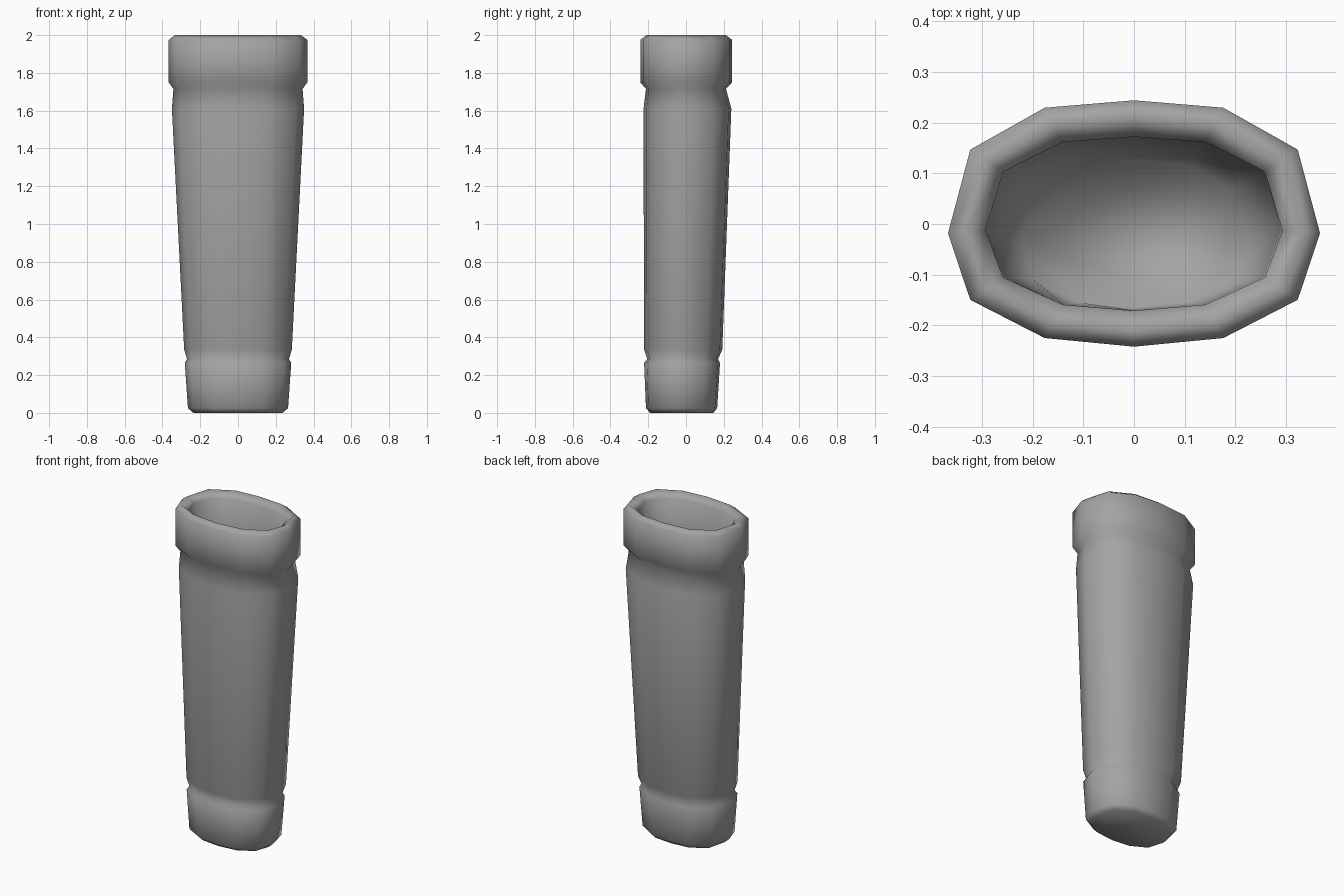
import bpy
import bmesh

default_cube = bpy.data.objects.get("Cube")
if default_cube:
    bpy.data.objects.remove(default_cube, do_unlink=True)

# One plain grey for the whole sleeve
grey = bpy.data.materials.new("plain_grey")
grey.use_nodes = True
colour = (0.37, 0.37, 0.37, 1)
grey.diffuse_color = colour
shader = next(n for n in grey.node_tree.nodes if n.type == 'BSDF_PRINCIPLED')
shader.inputs["Base Color"].default_value = colour

# Twelve-sided oval section, right half from back to front, then mirrored
half = [(0, 1), (0.48, 0.94), (0.88, 0.6), (1, -0.08),
        (0.88, -0.62), (0.48, -0.93), (0, -1)]
section = half + [(-x, y) for x, y in half[-2:0:-1]]

# Rings along the sleeve: height, half width, front y, back y
rings = [
    (0.0, 0.236, -0.19, 0.145),     # base
    (0.025, 0.265, -0.212, 0.165),  # lower band
    (0.265, 0.282, -0.222, 0.18),
    (0.285, 0.27, -0.205, 0.17),    # lower groove
    (0.335, 0.285, -0.222, 0.192),  # tapered body
    (1.61, 0.35, -0.225, 0.24),
    (1.715, 0.342, -0.212, 0.212),  # upper groove
    (1.75, 0.367, -0.242, 0.244),   # collar
    (1.975, 0.367, -0.242, 0.244),
    (2.0, 0.333, -0.21, 0.212),     # rounded rim
    (1.965, 0.293, -0.171, 0.172),
    (1.7, 0.29, -0.171, 0.175),     # cavity
    (0.06, 0.225, -0.165, 0.125),
]


def add_ring(bm, z, width, front, back):
    middle, depth = (front + back) / 2, (back - front) / 2
    return [bm.verts.new((x * width, middle + y * depth, z))
            for x, y in section]


bm = bmesh.new()
loops = [add_ring(bm, *ring) for ring in rings]
count = len(section)
for low, high in zip(loops, loops[1:]):
    for i in range(count):
        j = (i + 1) % count
        bm.faces.new((low[i], low[j], high[j], high[i]))

# Closed base and cavity floor
bm.faces.new(loops[0])
bm.faces.new(loops[-1])
bmesh.ops.recalc_face_normals(bm, faces=bm.faces[:])
for face in bm.faces:
    face.smooth = True

mesh = bpy.data.meshes.new("tapered_sleeve")
bm.to_mesh(mesh)
bm.free()
mesh.materials.append(grey)
sleeve = bpy.data.objects.new("tapered_sleeve", mesh)
bpy.context.collection.objects.link(sleeve)
